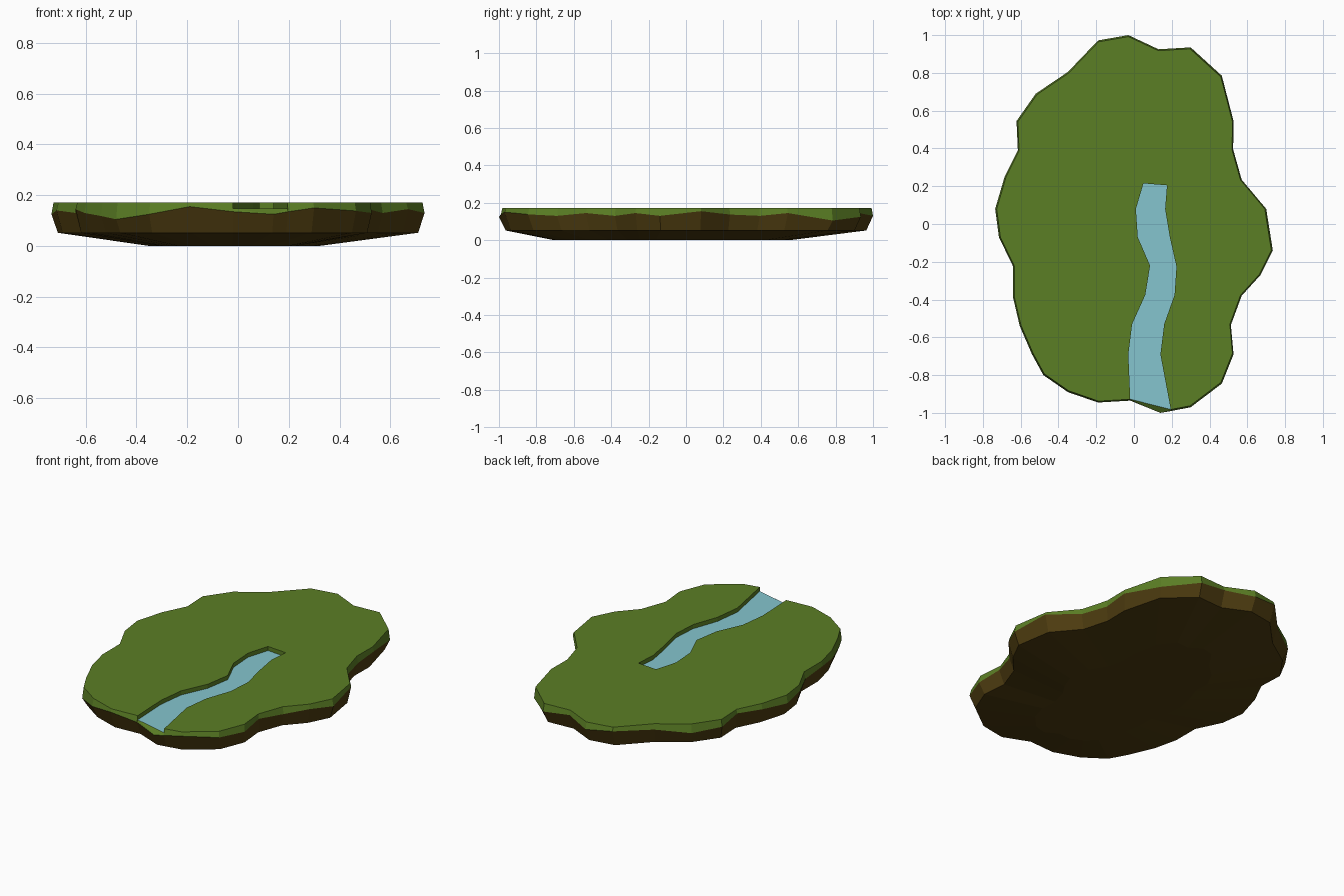
import bpy, bmesh

if "Cube" in bpy.data.objects:
    bpy.data.objects.remove(bpy.data.objects["Cube"])

TOP, WATER, LOW = 0.172, 0.147, 0.052

# Island outline, clockwise from the back: x, y, height of the ragged grass edge
OUTLINE = [
    (-0.03, 1.0, .13), (0.13, 0.925, .145), (0.30, 0.935, .125), (0.465, 0.785, .105),
    (0.527, 0.545, .145), (0.525, 0.395, .13), (0.57, 0.235, .137), (0.70, 0.08, .155),
    (0.735, -0.14, .13), (0.67, -0.27, .145), (0.57, -0.38, .13), (0.513, -0.535, .145),
    (0.527, -0.69, .13), (0.465, -0.845, .138), (0.30, -0.97, .15), (0.197, -0.99, .135),
    (0.14, -1.0, .125), (-0.02, -0.935, .135), (-0.19, -0.945, .155), (-0.35, -0.89, .125),
    (-0.48, -0.80, .105), (-0.54, -0.69, .118), (-0.605, -0.54, .13), (-0.64, -0.39, .145),
    (-0.64, -0.225, .13), (-0.715, -0.07, .14), (-0.735, 0.08, .125), (-0.685, 0.25, .14),
    (-0.615, 0.39, .15), (-0.622, 0.545, .13), (-0.52, 0.69, .12), (-0.35, 0.805, .14),
    (-0.19, 0.972, .15)]
RIGHT_MOUTH, MID_MOUTH, LEFT_MOUTH = 15, 16, 17

# River banks between the two mouth corners: right bank up, left bank down
RIVER = [(0.14, -0.69), (0.16, -0.53), (0.215, -0.375), (0.225, -0.225), (0.19, -0.07),
         (0.165, 0.08), (0.175, 0.205), (0.05, 0.215), (0.01, 0.08), (0.02, -0.07),
         (0.085, -0.22), (0.06, -0.375), (-0.01, -0.53), (-0.03, -0.69)]


def material(name, rgb):
    m = bpy.data.materials.new(name)
    m.diffuse_color = (*rgb, 1)
    m.use_nodes = True
    m.node_tree.nodes["Principled BSDF"].inputs["Base Color"].default_value = m.diffuse_color
    return m


grass = material("grass green", (0.105, 0.21, 0.018))
soil = material("soil brown", (0.075, 0.045, 0.005))
blue = material("water blue", (0.235, 0.56, 0.62))


def finish(bm, name, mats):
    # Triangulate only the large concave faces, keep everything flat shaded
    bmesh.ops.triangulate(bm, faces=[f for f in bm.faces if len(f.verts) > 4])
    mesh = bpy.data.meshes.new(name)
    bm.to_mesh(mesh)
    bm.free()
    for m in mats:
        mesh.materials.append(m)
    bpy.context.collection.objects.link(bpy.data.objects.new(name, mesh))


n = len(OUTLINE)
bm = bmesh.new()


def ring(fn):
    return [bm.verts.new(fn(*p)) for p in OUTLINE]


def face(verts, mat):
    bm.faces.new(verts).material_index = mat


# Rings of the island from rim to underside
rim = ring(lambda x, y, z: (x * .989, y * .992, TOP))
edge = ring(lambda x, y, z: (x, y, z))
low = ring(lambda x, y, z: (x * .966, y * .964, LOW))
base = ring(lambda x, y, z: (x * .455 - .015, y * .63 - .075, 0))

# Mouth of the river: cut the rim down to water level
rm, lm = rim[RIGHT_MOUTH], rim[LEFT_MOUTH]
bm.verts.remove(rim[MID_MOUTH])
mouth_r = bm.verts.new((rm.co.x, rm.co.y, WATER))
mouth_l = bm.verts.new((lm.co.x, lm.co.y, WATER))
bank_top = [rm] + [bm.verts.new((x, y, TOP)) for x, y in RIVER] + [lm]
bank_low = [mouth_r] + [bm.verts.new((x, y, WATER)) for x, y in RIVER] + [mouth_l]

# Sides: grass lip above the ragged edge, soil below
for i in range(n):
    j = (i + 1) % n
    if i == RIGHT_MOUTH - 1:
        face([rim[i], rm, edge[j], edge[i]], 0)
        face([rm, mouth_r, edge[j]], 0)
    elif i == LEFT_MOUTH:
        face([lm, rim[j], edge[j], edge[i]], 0)
        face([mouth_l, lm, edge[i]], 0)
    elif i not in (RIGHT_MOUTH, MID_MOUTH):
        face([rim[i], rim[j], edge[j], edge[i]], 0)
    face([edge[i], edge[j], low[j], low[i]], 1)
    face([low[i], low[j], base[j], base[i]], 1)
m = edge[MID_MOUTH]
face([mouth_r, mouth_l, m], 0)
face([mouth_r, m, edge[RIGHT_MOUTH]], 0)
face([mouth_l, edge[LEFT_MOUTH], m], 0)

# River banks, meadow and underside
for a, b, c, d in zip(bank_top, bank_top[1:], bank_low[1:], bank_low):
    face([a, b, c, d], 0)
face((rim[:RIGHT_MOUTH] + bank_top + rim[LEFT_MOUTH + 1:])[::-1], 0)
face(base, 1)
water_points = [v.co.copy() for v in bank_low]
bmesh.ops.recalc_face_normals(bm, faces=[f for f in bm.faces if abs(f.normal.z) < 2])
bm.normal_update()
# The shell is open under the water, so make sure the meadow faces up
meadow = max(bm.faces, key=lambda f: f.calc_center_median().z * 100 + len(f.verts))
if meadow.normal.z < 0:
    bmesh.ops.reverse_faces(bm, faces=bm.faces[:])
finish(bm, "island", [grass, soil])

# Water surface
bm = bmesh.new()
bm.faces.new([bm.verts.new(p) for p in water_points])
bm.normal_update()
if next(iter(bm.faces)).normal.z < 0:
    bmesh.ops.reverse_faces(bm, faces=bm.faces[:])
finish(bm, "river_water", [blue])
